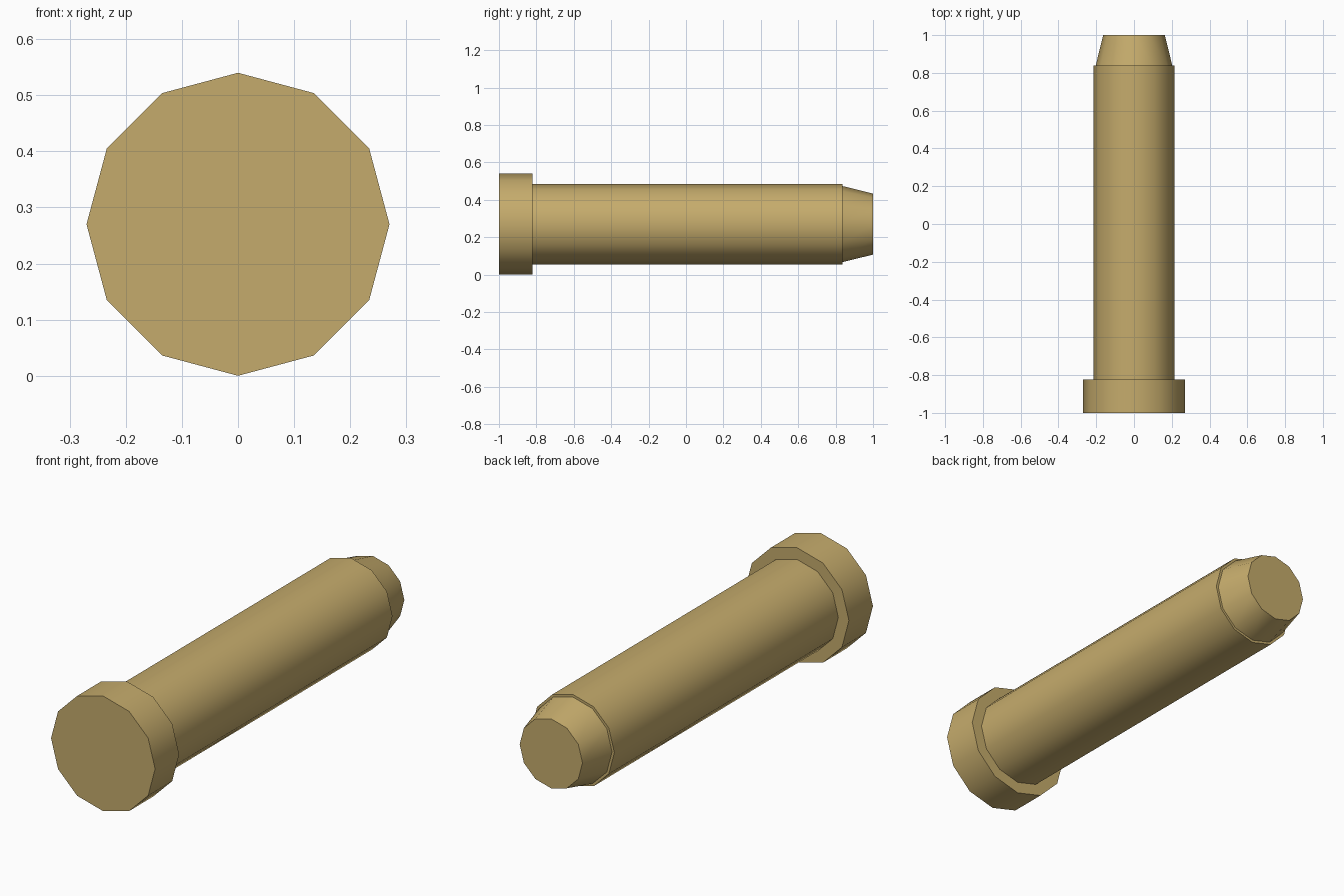
import bpy
import math

if "Cube" in bpy.data.objects:
    bpy.data.objects.remove(bpy.data.objects["Cube"])

SIDES = 12
AXIS_Z = 0.27

brass = bpy.data.materials.new("brass")
brass.diffuse_color = (0.56, 0.41, 0.15, 1.0)
brass.use_nodes = True
brass.node_tree.nodes["Principled BSDF"].inputs["Base Color"].default_value = brass.diffuse_color


def turned_part(name, y0, y1, r0, r1):
    """Closed 12-sided cone section running along y."""
    bpy.ops.mesh.primitive_cone_add(
        vertices=SIDES, radius1=r0, radius2=r1, depth=y1 - y0,
        location=(0, (y0 + y1) / 2, AXIS_Z), rotation=(-math.pi / 2, 0, 0))
    obj = bpy.context.object
    obj.name = name
    obj.data.materials.append(brass)
    bpy.ops.object.shade_smooth_by_angle(angle=math.radians(40))
    return obj


# Wide flat head at the front
turned_part("head", -1.0, -0.822, 0.27, 0.27)
# Long straight body
turned_part("shaft", -0.822, 0.838, 0.215, 0.215)
# Tapered end, stepped in slightly from the body
turned_part("tapered_tip", 0.838, 1.0, 0.203, 0.163)
